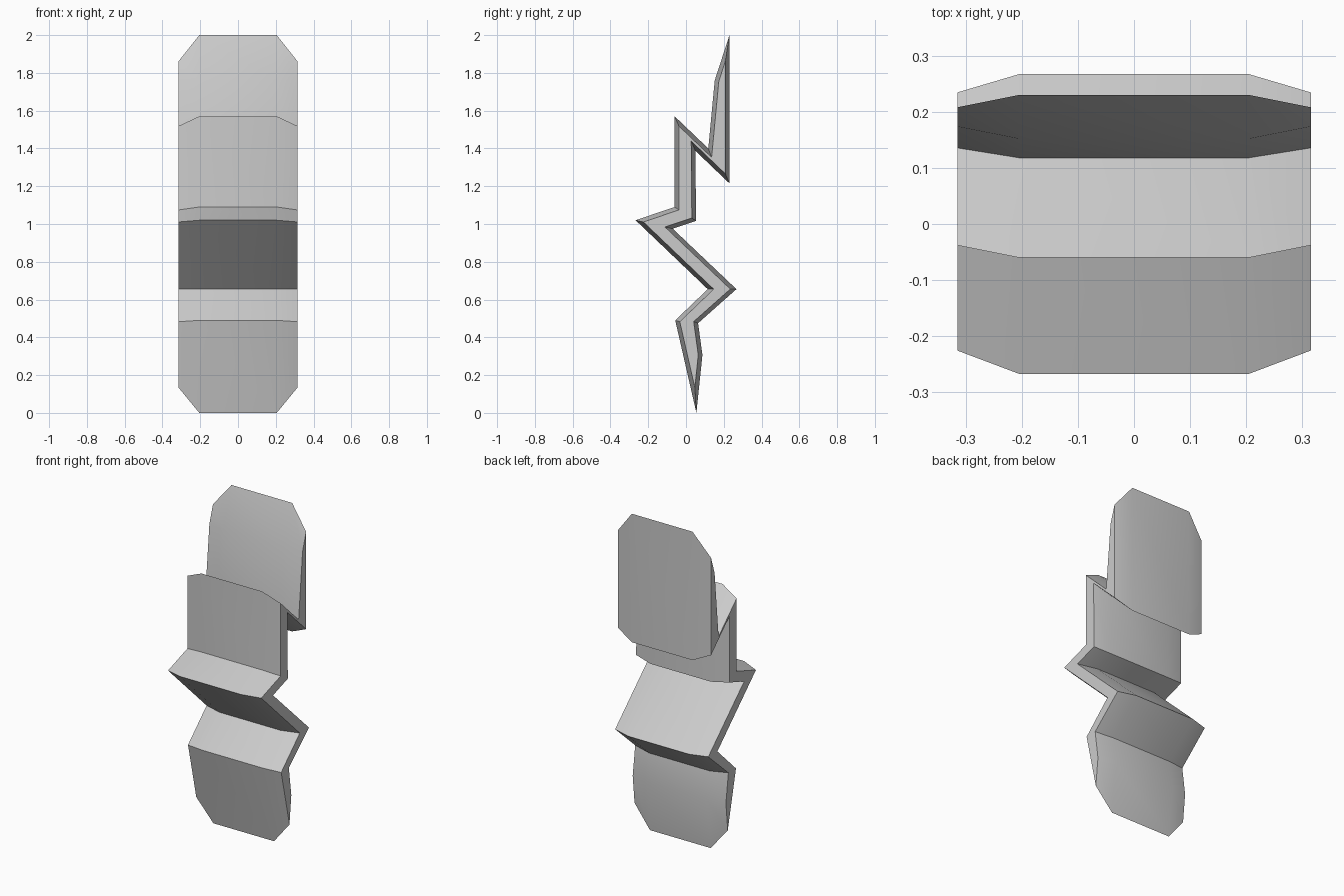
import bpy, bmesh, math
from mathutils import Vector

cube = bpy.data.objects.get("Cube")
if cube:
    bpy.data.objects.remove(cube, do_unlink=True)

HALF_WIDTH = 0.315   # outer half width
FLAT_HALF = 0.205    # half width of the flat middle strip
INSET = 0.022        # how far the profile shrinks at the sides

# Zigzag outline as (y, z): down the front, then up the back
PROFILE = [
    (0.23, 2.0), (0.152, 1.76), (0.118, 1.40), (-0.06, 1.57), (-0.06, 1.09),
    (-0.267, 1.02), (0.115, 0.655), (-0.057, 0.49),
    (0.055, 0.0), (0.087, 0.307), (0.064, 0.475), (0.267, 0.655),
    (-0.07, 0.975), (0.053, 1.016), (0.05, 1.387), (0.23, 1.215),
]


def inset_outline(points, dist):
    """Shrink a counter-clockwise outline with mitred corners."""
    pts = [Vector(p) for p in points]
    result = []
    for i, p in enumerate(pts):
        a = (p - pts[i - 1]).normalized()
        b = (pts[(i + 1) % len(pts)] - p).normalized()
        na, nb = Vector((-a.y, a.x)), Vector((-b.y, b.x))
        result.append(p + (na + nb) * dist / (1 + na.dot(nb)))
    return result


grey = bpy.data.materials.new("light_grey")
grey.use_nodes = True
colour = (0.6, 0.6, 0.6, 1)
grey.diffuse_color = colour
grey.node_tree.nodes["Principled BSDF"].inputs["Base Color"].default_value = colour

# Loft the outline across the width, narrowing it towards both sides
small = inset_outline(PROFILE, INSET)
stations = [(-HALF_WIDTH, small), (-FLAT_HALF, PROFILE),
            (FLAT_HALF, PROFILE), (HALF_WIDTH, small)]
bm = bmesh.new()
rings = [[bm.verts.new((x, y, z)) for y, z in outline] for x, outline in stations]
count = len(PROFILE)
for r0, r1 in zip(rings, rings[1:]):
    for i in range(count):
        j = (i + 1) % count
        bm.faces.new((r0[i], r0[j], r1[j], r1[i]))
bm.faces.new(rings[0])
bm.faces.new(rings[-1])
bmesh.ops.recalc_face_normals(bm, faces=bm.faces)

mesh = bpy.data.meshes.new("zigzag_blade")
bm.to_mesh(mesh)
bm.free()
mesh.materials.append(grey)
blade = bpy.data.objects.new("zigzag_blade", mesh)
bpy.context.collection.objects.link(blade)

# Soft bevels, crisp folds
bpy.ops.object.select_all(action='DESELECT')
blade.select_set(True)
bpy.context.view_layer.objects.active = blade
bpy.ops.object.shade_smooth_by_angle(angle=math.radians(14))
